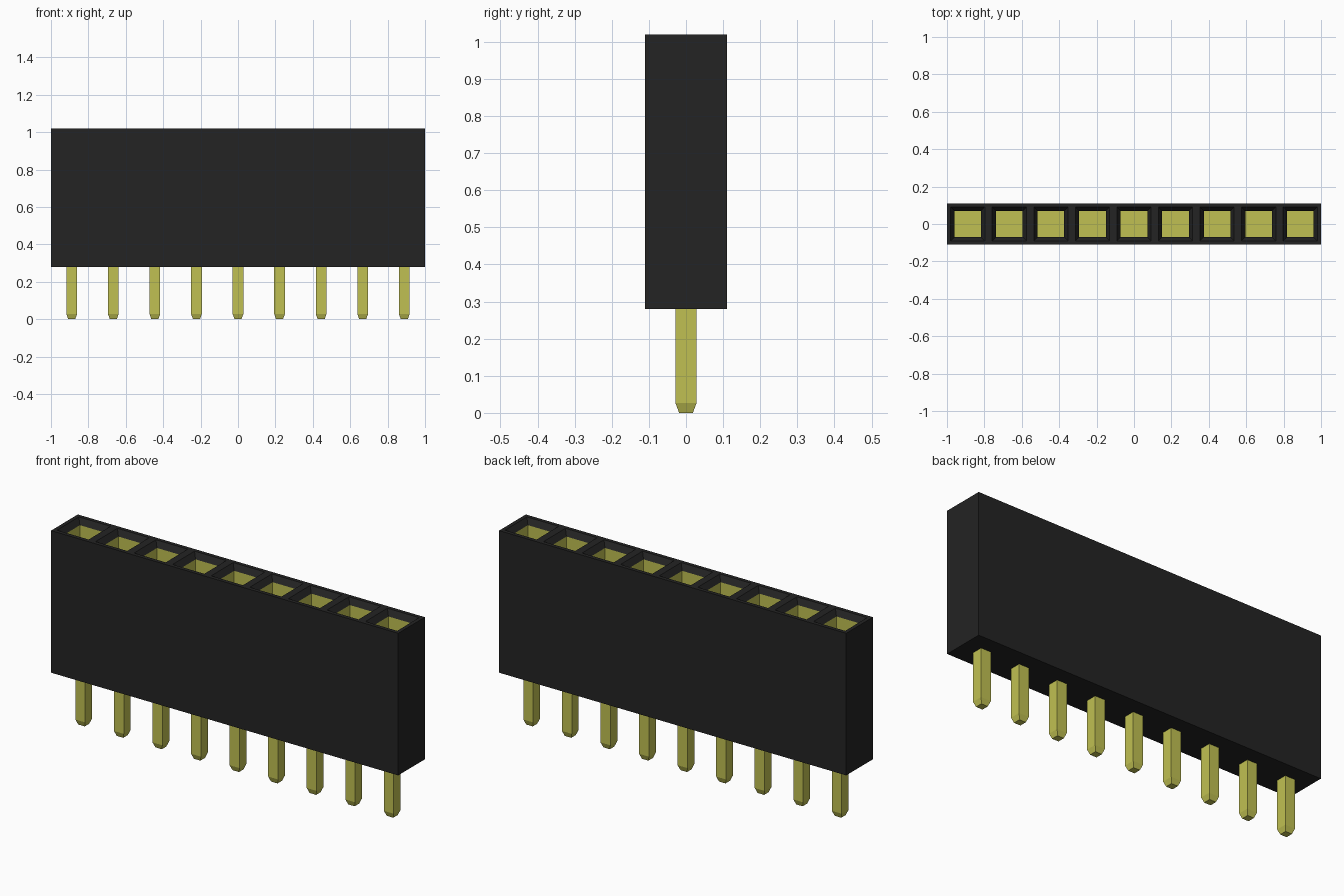
import bpy
import bmesh
from mathutils import Vector, Matrix

COUNT = 9
PITCH = 2 / COUNT
BOTTOM, TOP, DEPTH = 0.28, 1.02, 0.22
PIN = 0.057          # pin width
TIP = 0.027          # height of the tapered pin tip

cube = bpy.data.objects.get("Cube")
if cube:
    bpy.data.objects.remove(cube, do_unlink=True)


def material(name, rgb):
    mat = bpy.data.materials.new(name)
    mat.use_nodes = True
    mat.diffuse_color = (*rgb, 1)
    mat.node_tree.nodes["Principled BSDF"].inputs["Base Color"].default_value = (*rgb, 1)
    return mat


def finish(bm, name, *mats):
    mesh = bpy.data.meshes.new(name)
    bm.to_mesh(mesh)
    bm.free()
    for mat in mats:
        mesh.materials.append(mat)
    obj = bpy.data.objects.new(name, mesh)
    bpy.context.collection.objects.link(obj)
    return obj


def box(bm, size, centre):
    place = Matrix.Translation(centre) @ Matrix.Diagonal((*size, 1))
    return bmesh.ops.create_cube(bm, size=1, matrix=place)["verts"]


black = material("black plastic", (0.017, 0.017, 0.017))
gold = material("gold contact", (0.53, 0.53, 0.085))

# Housing: a block sliced into one cell per socket
bm = bmesh.new()
box(bm, (2, DEPTH, TOP - BOTTOM), (0, 0, (TOP + BOTTOM) / 2))
for i in range(1, COUNT):
    bmesh.ops.bisect_plane(bm, geom=bm.verts[:] + bm.edges[:] + bm.faces[:],
                           plane_co=Vector((i * PITCH - 1, 0, 0)), plane_no=Vector((1, 0, 0)))
bm.normal_update()
cells = [f for f in bm.faces if f.normal.z > 0.9]

# Sockets: flat rim, sloped lead-in, then a gold-lined well
bmesh.ops.inset_individual(bm, faces=cells, thickness=0.028)
bmesh.ops.inset_individual(bm, faces=cells, thickness=0.028, depth=-0.03)
walls = bmesh.ops.inset_individual(bm, faces=cells, thickness=0.0, depth=-0.45)["faces"]
for face in walls + cells:
    face.material_index = 1
finish(bm, "housing", black, gold)

# Pins: square posts with tapered tips
for i in range(COUNT):
    x = (i + 0.5) * PITCH - 1
    bm = bmesh.new()
    box(bm, (PIN, PIN, BOTTOM + 0.02 - TIP), (x, 0, (BOTTOM + 0.02 + TIP) / 2))
    bm.normal_update()
    end = next(f for f in bm.faces if f.normal.z < -0.9)
    tip = bmesh.ops.extrude_discrete_faces(bm, faces=[end])["faces"][0]
    for v in tip.verts:
        v.co = Vector((x + (v.co.x - x) * 0.65, v.co.y * 0.65, 0))
    finish(bm, f"pin_{i + 1}", gold)
